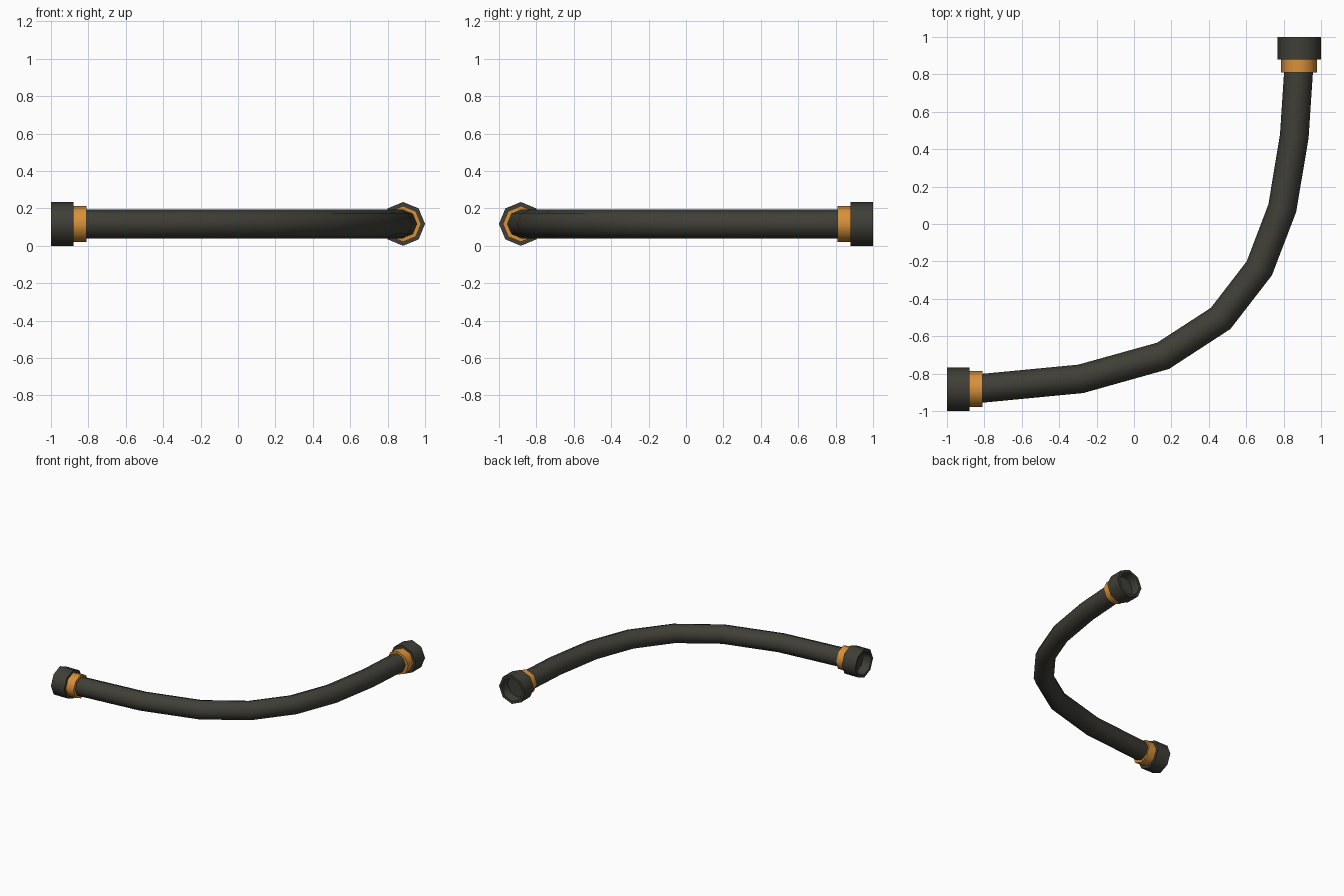
import bpy, bmesh, math
from mathutils import Vector

if "Cube" in bpy.data.objects:
    bpy.data.objects.remove(bpy.data.objects["Cube"])

SIDES = 8
Z = 0.117          # height of the hose centreline
UP = Vector((0, 0, 1))


def material(name, rgb):
    m = bpy.data.materials.new(name)
    m.diffuse_color = (*rgb, 1)
    m.use_nodes = True
    m.node_tree.nodes["Principled BSDF"].inputs["Base Color"].default_value = m.diffuse_color
    return m


RUBBER = material("dark rubber", (0.05, 0.049, 0.038))
BRASS = material("orange brass", (0.68, 0.28, 0.04))


def sweep(name, sections, mat):
    """Skin octagonal rings; each section is (centre, direction, radius)."""
    bm = bmesh.new()
    rings = []
    for centre, direction, radius in sections:
        side = direction.normalized().cross(UP)
        ring = []
        for i in range(SIDES):
            a = 2 * math.pi * i / SIDES
            ring.append(bm.verts.new(centre + radius * (side * math.cos(a) + UP * math.sin(a))))
        rings.append(ring)
    for r0, r1 in zip(rings, rings[1:]):
        for i in range(SIDES):
            j = (i + 1) % SIDES
            bm.faces.new((r0[i], r0[j], r1[j], r1[i]))
    bm.faces.new(rings[0][::-1])
    bm.faces.new(rings[-1])
    bmesh.ops.recalc_face_normals(bm, faces=bm.faces)
    mesh = bpy.data.meshes.new(name)
    bm.to_mesh(mesh)
    bm.free()
    mesh.materials.append(mat)
    mesh.shade_smooth()
    mesh.set_sharp_from_angle(angle=math.radians(50))
    obj = bpy.data.objects.new(name, mesh)
    bpy.context.collection.objects.link(obj)
    return obj


# Curved hose
path = [Vector((x, y, Z)) for x, y in (
    (-0.85, -0.882), (-0.285, -0.828), (0.155, -0.705), (0.463, -0.505),
    (0.67, -0.237), (0.793, 0.085), (0.857, 0.47), (0.882, 0.85))]
sections = []
for i, p in enumerate(path):
    before = (p - path[i - 1]).normalized() if i else Vector((1, 0, 0))
    after = (path[i + 1] - p).normalized() if i < len(path) - 1 else Vector((0, 1, 0))
    sections.append((p, before + after, 0.077))
sweep("hose", sections, RUBBER)

# End fittings: brass collar and an open socket, as (distance from end, radius)
collar = [(0.19, 0.096), (0.115, 0.096)]
socket = [(0.12, 0.117), (0.0, 0.117), (0.0, 0.095), (0.07, 0.088)]
for label, end, inward in (
        ("left", Vector((-1, -0.883, Z)), Vector((1, 0, 0))),
        ("back", Vector((0.883, 1, Z)), Vector((0, -1, 0)))):
    for part, profile, mat in (("collar", collar, BRASS), ("socket", socket, RUBBER)):
        sweep(f"{label}_{part}", [(end + inward * d, inward, r) for d, r in profile], mat)
